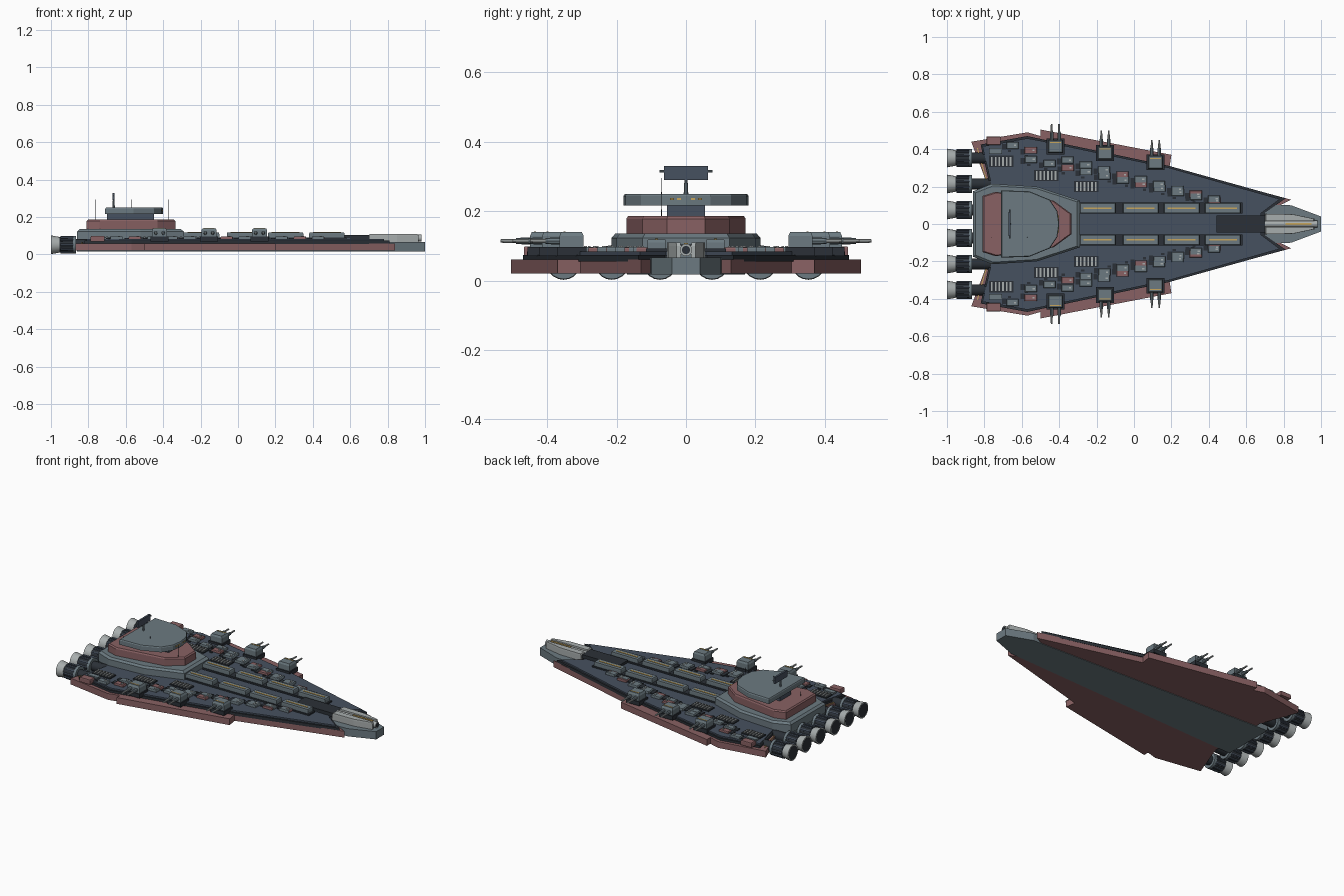
import bpy, bmesh, math, random
from mathutils import Matrix, Vector

if "Cube" in bpy.data.objects:
    bpy.data.objects.remove(bpy.data.objects["Cube"])
random.seed(4)


def material(name, r, g, b):
    m = bpy.data.materials.new(name)
    m.use_nodes = True
    m.diffuse_color = (r, g, b, 1)
    bsdf = next(n for n in m.node_tree.nodes if n.type == "BSDF_PRINCIPLED")
    bsdf.inputs["Base Color"].default_value = (r, g, b, 1)
    return m


GREY = material("hull grey", .15, .195, .22)
DECK = material("deck blue", .062, .082, .115)
RED = material("armour red", .25, .12, .125)
LIGHT = material("pale metal", .39, .42, .42)
DARK = material("dark metal", .024, .03, .038)
GOLD = material("gold", .57, .38, .11)


def finish(name, bm, mat):
    bmesh.ops.recalc_face_normals(bm, faces=bm.faces)
    me = bpy.data.meshes.new(name)
    bm.to_mesh(me)
    bm.free()
    me.materials.append(mat)
    ob = bpy.data.objects.new(name, me)
    bpy.context.collection.objects.link(ob)
    return ob


def add_prism(bm, pts, z0, z1, top=1.0, chamfer=0.0):
    """Extrude an outline; the top loop may shrink above a chamfer height."""
    n = len(pts)
    cx, cy = sum(p[0] for p in pts) / n, sum(p[1] for p in pts) / n
    levels = [(z0, 1), (z1, top)]
    if chamfer:
        levels.insert(1, (z1 - chamfer, 1))
    loops = [[bm.verts.new((cx + (x - cx) * s, cy + (y - cy) * s, z)) for x, y in pts]
             for z, s in levels]
    bm.faces.new(loops[0])
    bm.faces.new(loops[-1])
    for a, b in zip(loops, loops[1:]):
        for i in range(n):
            j = (i + 1) % n
            bm.faces.new((a[i], a[j], b[j], b[i]))


def prism(name, half, z0, z1, mat, **kw):
    """Prism from a half outline mirrored over the centreline."""
    bm = bmesh.new()
    pts = half + [(x, -y) for x, y in reversed(half) if y > 0]
    add_prism(bm, pts, z0, z1, **kw)
    return finish(name, bm, mat)


def rect(x, y, w, d):
    return [(x - w / 2, y - d / 2), (x + w / 2, y - d / 2),
            (x + w / 2, y + d / 2), (x - w / 2, y + d / 2)]


def boxes(name, items, z0, z1, mat, **kw):
    """Several upright boxes (x, y, width, depth) in one mesh."""
    bm = bmesh.new()
    for it in items:
        add_prism(bm, rect(*it), z0, z1, **kw)
    return finish(name, bm, mat)


def tubes(name, items, mat, sides=12):
    """Tubes given as (start, end, radius at start, radius at end)."""
    bm = bmesh.new()
    for a, b, r0, r1 in items:
        a, b = Vector(a), Vector(b)
        q = (b - a).to_track_quat("Z", "Y").to_matrix().to_4x4()
        bmesh.ops.create_cone(bm, cap_ends=True, segments=sides, radius1=r0, radius2=r1,
                              depth=(b - a).length, matrix=Matrix.Translation((a + b) / 2) @ q)
    ob = finish(name, bm, mat)
    bpy.ops.object.select_all(action="DESELECT")
    bpy.context.view_layer.objects.active = ob
    ob.select_set(True)
    bpy.ops.object.shade_smooth_by_angle(angle=math.radians(35))
    return ob


def both(items):
    return [(x, s * y, *rest) for x, y, *rest in items for s in (1, -1)]


# Hull layers
prism("armour_hull", [(-.78, 0), (-.78, .2), (-.87, .44), (-.57, .49), (-.5, .47), (-.5, .505),
                      (.2, .37), (.19, .305), (.84, .13), (.76, .09), (.76, 0)], .02, .06, RED)
prism("keel", [(-.86, 0), (-.86, .17), (.7, .105), (.84, .1), (1, .04), (1, 0)],
      .017, .066, GREY)
prism("lower_deck", [(-.77, 0), (-.77, .2), (-.82, .425), (-.57, .47), (-.5, .455),
                     (.19, .31), (.81, .137), (.7, .06), (.7, 0)], .055, .074, DARK)
prism("upper_deck", [(-.76, 0), (-.76, .2), (-.81, .415), (-.57, .458), (-.5, .445),
                     (.19, .3), (.78, .133), (.68, .058), (.68, 0)], .07, .083, DECK)
for s in (1, -1):
    bm = bmesh.new()
    add_prism(bm, [(-.84, s * .405), (-.835, s * .405), (-.785, s * .23), (-.79, s * .23)],
              .058, .064)
    finish("stern_stripe", bm, GOLD)

# Superstructure tiers
prism("superstructure_base", [(-.86, 0), (-.86, .175), (-.76, .215), (-.52, .2),
                              (-.29, .125), (-.29, 0)], .07, .135, GREY, top=.95, chamfer=.012)
prism("red_tier", [(-.81, 0), (-.81, .15), (-.74, .172), (-.43, .125),
                   (-.335, .055), (-.335, 0)], .13, .186, RED, top=.97, chamfer=.008)
prism("bridge_neck", [(-.7, 0), (-.7, .055), (-.45, .055), (-.45, 0)], .18, .22, DECK)
prism("bridge", [(-.71, 0), (-.71, .18), (-.56, .175), (-.45, .13), (-.41, .07),
                 (-.4, 0)], .217, .25, GREY, top=.98, chamfer=.006)
boxes("bridge_windows", [(-.404, y, .008, .012) for y in (-.04, -.02, .02, .04)],
      .232, .238, GOLD)

# Sensor array
boxes("sensor_panel", [(-.665, 0, .012, .126)], .29, .33, DECK)
tubes("sensor_mast", [((-.665, 0, .245), (-.665, 0, .3), .007, .004),
                      ((-.665, -.077, .315), (-.665, .077, .315), .004, .004)], GREY, 8)
tubes("antennas", [((x, -.07, z), (x, -.07, .295), .0015, .001)
                   for x, z in ((-.76, .18), (-.57, .245), (-.37, .18))], DARK, 6)

# Spine: two rows of long blocks beside a central trough
spine = both([(x, .085, .19, .052) for x in (-.195, .035, .255, .475)])
boxes("spine_blocks", spine, .078, .118, GREY, top=.97, chamfer=.008)
boxes("spine_base", both([(.14, .085, .88, .06)]), .078, .092, DARK)
boxes("spine_stripes", [(x, y, .15, .009) for x, y, w, d in spine], .117, .1205, GOLD)
boxes("trough_floor", [(.15, 0, .9, .09)], .078, .088, DECK)

# Bow weapon: dark housing, two pale rails and a barrel between
boxes("bow_housing", [(.57, 0, .26, .09)], .08, .104, DARK)
for s in (1, -1):
    bm = bmesh.new()
    add_prism(bm, [(.7, s * .015), (.7, s * .055), (.85, s * .052), (.965, s * .028),
                   (.965, s * .015)], .06, .11, top=.96, chamfer=.01)
    finish("bow_rail", bm, LIGHT)
boxes("bow_cradle", [(.83, 0, .26, .03)], .06, .08, GREY)
tubes("bow_barrel", [((.7, 0, .088), (.98, 0, .088), .018, .018)], LIGHT, 16)
tubes("bow_barrel_bore", [((.975, 0, .088), (.982, 0, .088), .012, .012)], DARK, 16)
boxes("bow_barrel_stripe", [(.88, 0, .14, .012)], .102, .108, GOLD)

# Turrets
turrets = both([(-.42, .415), (-.155, .38), (.115, .33)])
boxes("turret_bases", [(x, y, .095, .085) for x, y in turrets], .07, .096, DARK)
boxes("turret_bodies", [(x, y, .082, .07) for x, y in turrets], .094, .14, GREY,
      top=.85, chamfer=.012)
boxes("turret_stripes", [(x, y + math.copysign(.02, y), .06, .006) for x, y in turrets],
      .139, .142, GOLD)
guns, sleeves = [], []
for x, y in turrets:
    s = math.copysign(1, y)
    for dx in (-.02, .02):
        guns.append(((x + dx, y, .114), (x + dx, y + s * .12, .114), .007, .005))
        sleeves.append(((x + dx, y, .114), (x + dx, y + s * .075, .114), .011, .009))
tubes("turret_barrels", guns, LIGHT, 8)
tubes("turret_sleeves", sleeves, GREY, 8)

# Slatted vents
vents = both([(-.71, .335), (-.47, .26), (-.255, .2)])
boxes("vent_frames", [(x, y, .13, .06) for x, y in vents], .078, .09, DARK)
boxes("vent_slats", [(x + (i - 2.5) * .02, y, .009, .048) for x, y in vents for i in range(6)],
      .085, .096, LIGHT)

# Deck modules in two diagonal rows, with small pale and dark fittings
modules = [(-.65 + .098 * i, .42 - .026 * i) for i in range(12)]
modules += [(-.55 + .098 * i, .345 - .022 * i) for i in range(11)]
modules = [m for m in modules
           if all(abs(m[0] - x) > .075 or abs(m[1] - y) > .055 for x, y in turrets)]
red_ones = [m for i, m in enumerate(modules) if i % 4 == 1]
grey_ones = [m for i, m in enumerate(modules) if i % 4 != 1]
boxes("grey_modules", both([(*m, .065, .036) for m in grey_ones]), .078, .097, GREY,
      top=.92, chamfer=.004)
boxes("red_modules", both([(*m, .065, .036) for m in red_ones]), .078, .095, RED,
      top=.92, chamfer=.004)
boxes("module_caps", both([(x + .014, y, .012, .008) for x, y in modules]), .094, .1, LIGHT)
boxes("module_feet", both([(x - .045, y - .008, .022, .03) for x, y in modules]),
      .078, .089, DARK)
boxes("small_fittings", both([(x + random.uniform(-.03, .03), y - .03, .018, .012)
                              for x, y in modules]), .078, .088, DARK)
boxes("stern_lockers", both([(-.75, .445, .075, .045)]), .07, .098, RED, top=.94, chamfer=.005)
boxes("stern_consoles", both([(-.74, .39, .07, .03)]), .078, .094, GREY)

# Engines
bodies, collars, nozzles, bores, fins = [], [], [], [], []
for x, y in both([(-.87, v) for v in (.075, .214, .353)]):
    def seg(a, b, r0, r1):
        return ((a, y, .052), (b, y, .052), r0, r1)
    bodies += [seg(-.75, -.87, .03, .03), seg(-.87, -.96, .043, .04)]
    collars.append(seg(-.865, -.882, .048, .048))
    nozzles.append(seg(-.955, -1, .042, .05))
    bores.append(seg(-.99, -1, .04, .043))
    for k in range(10):
        a = k * math.tau / 10
        cy, cz = y + .043 * math.cos(a), .052 + .043 * math.sin(a)
        fins.append(((-.88, cy, cz), (-.95, cy, cz), .007, .007))
tubes("engine_bodies", bodies, DARK, 20)
tubes("engine_collars", collars, GREY, 20)
tubes("engine_nozzles", nozzles, LIGHT, 20)
tubes("engine_bores", [(a, (b[0] - .0005, b[1], b[2]), p, q) for a, b, p, q in bores], DARK, 20)
tubes("engine_ribs", fins, DECK, 6)
